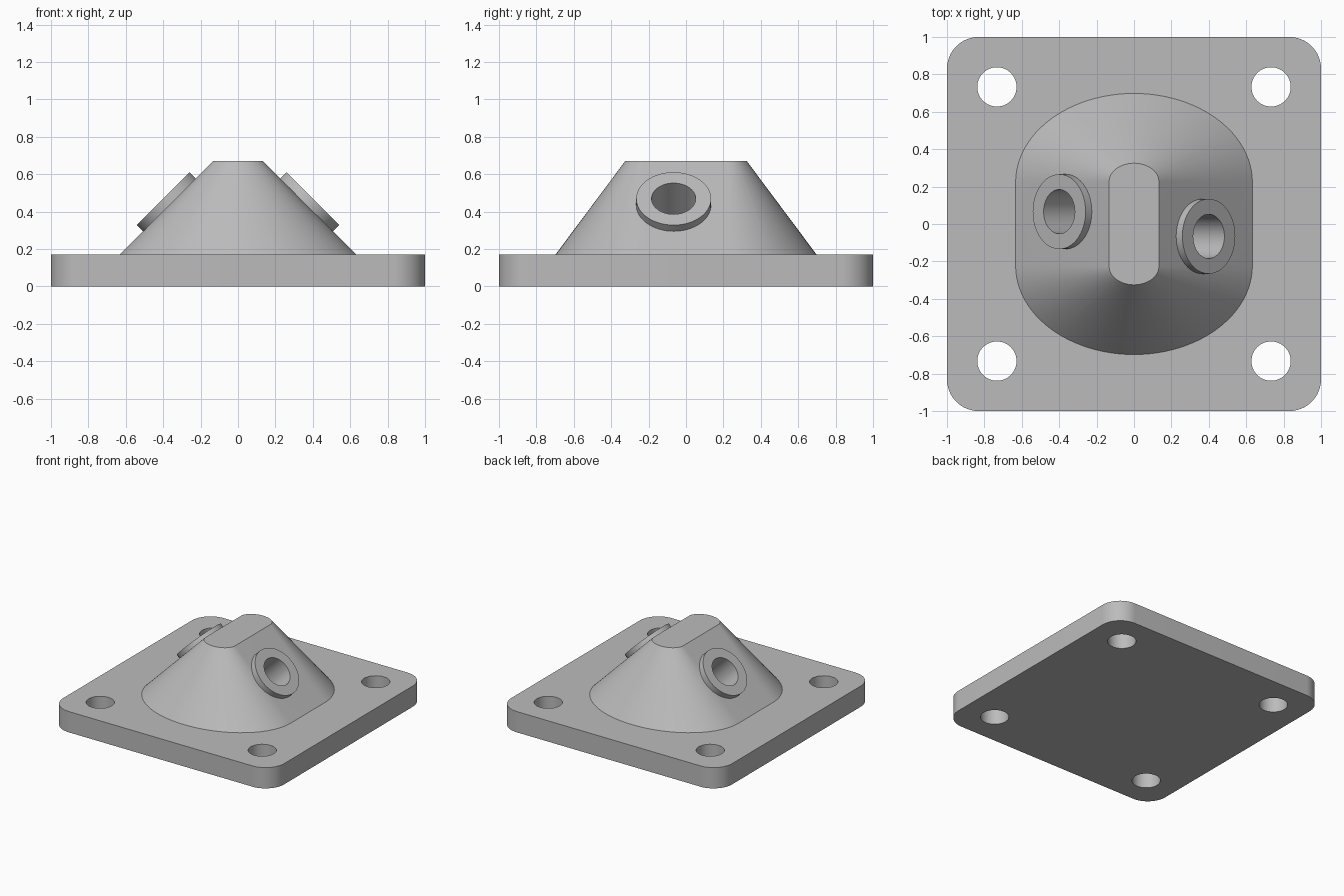
import bpy, bmesh
from math import sin, cos, pi
from mathutils import Vector

cube = bpy.data.objects.get("Cube")
if cube:
    bpy.data.objects.remove(cube, do_unlink=True)

grey = bpy.data.materials.new("light_grey")
grey.use_nodes = True
colour = (0.5, 0.5, 0.5, 1)
grey.diffuse_color = colour
grey.node_tree.nodes["Principled BSDF"].inputs["Base Color"].default_value = colour

PLATE_TOP, PEAK = 0.17, 0.67


def outline(half_x, half_y, round_x, round_y, steps=24):
    """Rectangle with elliptical corners, counter-clockwise."""
    points = []
    for quarter, (sx, sy) in enumerate([(1, 1), (-1, 1), (-1, -1), (1, -1)]):
        for i in range(steps + 1):
            a = (quarter + i / steps) * pi / 2
            points.append((sx * (half_x - round_x) + round_x * cos(a),
                           sy * (half_y - round_y) + round_y * sin(a)))
    # Drop doubled points where two corners meet
    return [p for i, p in enumerate(points)
            if (Vector(p) - Vector(points[i - 1])).length > 1e-5]


def loft(name, sections):
    """Solid through a stack of (outline, z) sections."""
    bm = bmesh.new()
    rings = [[bm.verts.new((x, y, z)) for x, y in pts] for pts, z in sections]
    n = len(rings[0])
    for low, high in zip(rings, rings[1:]):
        for i in range(n):
            j = (i + 1) % n
            bm.faces.new((low[i], low[j], high[j], high[i]))
    bm.faces.new(rings[0][::-1])
    bm.faces.new(rings[-1])
    mesh = bpy.data.meshes.new(name)
    bm.to_mesh(mesh)
    bm.free()
    mesh.materials.append(grey)
    obj = bpy.data.objects.new(name, mesh)
    bpy.context.collection.objects.link(obj)
    return obj


def cylinder(name, start, end, radius):
    axis = Vector(end) - Vector(start)
    bpy.ops.mesh.primitive_cylinder_add(
        vertices=64, radius=radius, depth=axis.length,
        location=(Vector(start) + Vector(end)) / 2,
        rotation=axis.to_track_quat('Z', 'Y').to_euler())
    obj = bpy.context.object
    obj.name = name
    obj.data.materials.append(grey)
    return obj


def combine(target, tool, operation):
    mod = target.modifiers.new(operation.lower(), 'BOOLEAN')
    mod.object, mod.operation, mod.solver = tool, operation, 'EXACT'
    bpy.context.view_layer.objects.active = target
    bpy.ops.object.modifier_apply(modifier=mod.name)
    bpy.data.objects.remove(tool, do_unlink=True)


# Rounded square base plate
plate_shape = outline(1, 1, 0.17, 0.17)
bracket = loft("flange_bracket", [(plate_shape, 0), (plate_shape, PLATE_TOP)])

# Tapered pedestal, rooted slightly into the plate
foot = outline(0.633, 0.698, 0.633, 0.475)
crown = outline(0.133, 0.325, 0.133, 0.098)
pedestal = loft("pedestal", [(foot, PLATE_TOP - 0.05), (foot, PLATE_TOP), (crown, PEAK)])
combine(bracket, pedestal, 'UNION')

# Slanted bosses on both flanks, each with a blind bore
for side in (1, -1):
    face = Vector((0.4 * side, -0.066 * side, 0.469))
    outward = Vector((side, 0, 1)).normalized()
    boss = cylinder("boss", face - outward * 0.14, face, 0.2)
    combine(bracket, boss, 'UNION')
    bore = cylinder("bore", face - outward * 0.32, face + outward * 0.1, 0.118)
    combine(bracket, bore, 'DIFFERENCE')

# Bolt holes in the plate corners
for sx in (1, -1):
    for sy in (1, -1):
        hole = cylinder("bolt_hole", (0.733 * sx, 0.733 * sy, -0.1),
                        (0.733 * sx, 0.733 * sy, 0.3), 0.105)
        combine(bracket, hole, 'DIFFERENCE')

bpy.ops.object.select_all(action='DESELECT')
bracket.select_set(True)
bpy.context.view_layer.objects.active = bracket
bpy.ops.object.shade_smooth_by_angle(angle=pi / 7)
